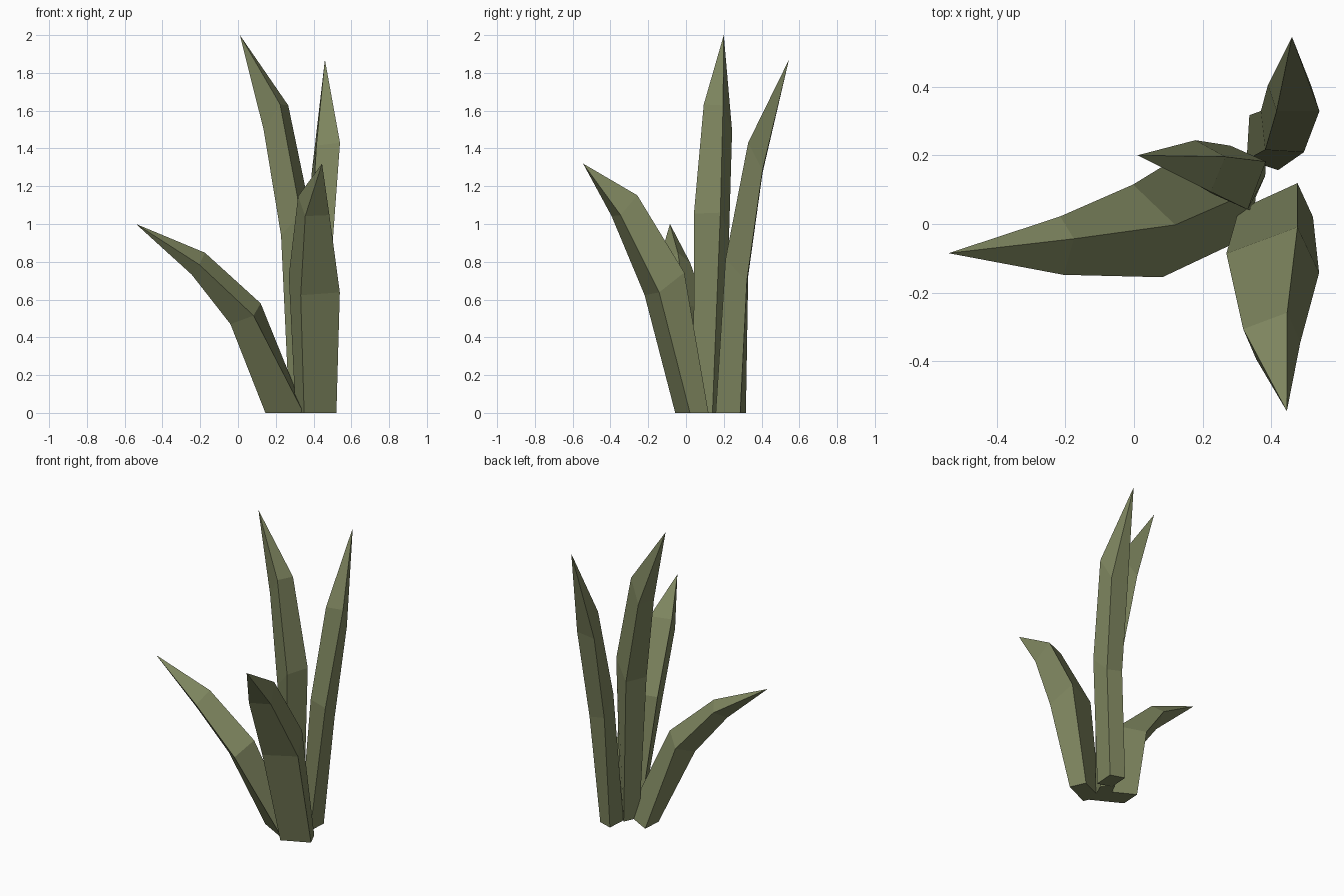
import bpy, bmesh
from mathutils import Vector

if "Cube" in bpy.data.objects:
    bpy.data.objects.remove(bpy.data.objects["Cube"])

green = bpy.data.materials.new("olive_green")
green.diffuse_color = (0.205, 0.232, 0.112, 1)
green.use_nodes = True
green.node_tree.nodes["Principled BSDF"].inputs["Base Color"].default_value = green.diffuse_color


def leaf(name, rings, tip):
    """Diamond-section blade: each ring is (centre, edge vector, ridge vector)."""
    bm = bmesh.new()
    loops = []
    for c, e, r in rings:
        c, e, r = Vector(c), Vector(e), Vector(r)
        loops.append([bm.verts.new(p) for p in (c + r, c + e, c - r, c - e)])
    end = bm.verts.new(tip)
    bm.faces.new(loops[0])
    for a, b in zip(loops, loops[1:]):
        for i in range(4):
            j = (i + 1) % 4
            bm.faces.new((a[i], a[j], b[j], b[i]))
    for i in range(4):
        bm.faces.new((loops[-1][i], loops[-1][(i + 1) % 4], end))
    bmesh.ops.recalc_face_normals(bm, faces=bm.faces)
    mesh = bpy.data.meshes.new(name)
    bm.to_mesh(mesh)
    bm.free()
    mesh.materials.append(green)
    bpy.context.collection.objects.link(bpy.data.objects.new(name, mesh))


# low blade arching to the left
leaf("left_leaf", [
    ((.25, .09, 0), (.0975, -.12, 0), (.105, .01, 0)),
    ((.04, -.02, .525), (.0425, -.135, -.01), (.08, .0175, .055)),
    ((-.21, -.063, .79), (.005, -.085, -.005), (.035, .02, .058)),
], (-.54, -.085, 1.0))

# medium blade arching to the front
leaf("front_leaf", [
    ((.413, .031, 0), (.108, -.01, 0), (.063, .088, 0)),
    ((.404, -.114, .683), (.135, -.028, -.045), (.072, .105, .06)),
    ((.401, -.326, 1.097), (.083, -.02, -.05), (.045, .068, .055)),
], (.445, -.545, 1.32))

# tallest blade, nearly upright
leaf("tall_leaf", [
    ((.327, .12, 0), (.01, -.08, 0), (.055, .02, 0)),
    ((.306, .135, 1.0), (.025, -.093, .055), (.078, .047, .06)),
    ((.201, .169, 1.563), (.022, -.075, .07), (.065, .027, .065)),
], (.01, .2, 2.0))

# tall blade leaning to the back
leaf("back_leaf", [
    ((.378, .237, 0), (.042, -.08, 0), (-.05, -.05, 0)),
    ((.432, .269, .768), (.0625, -.06, .045), (-.05, -.053, .07)),
    ((.465, .367, 1.35), (.075, -.038, .08), (-.05, -.038, .065)),
], (.46, .545, 1.87))
